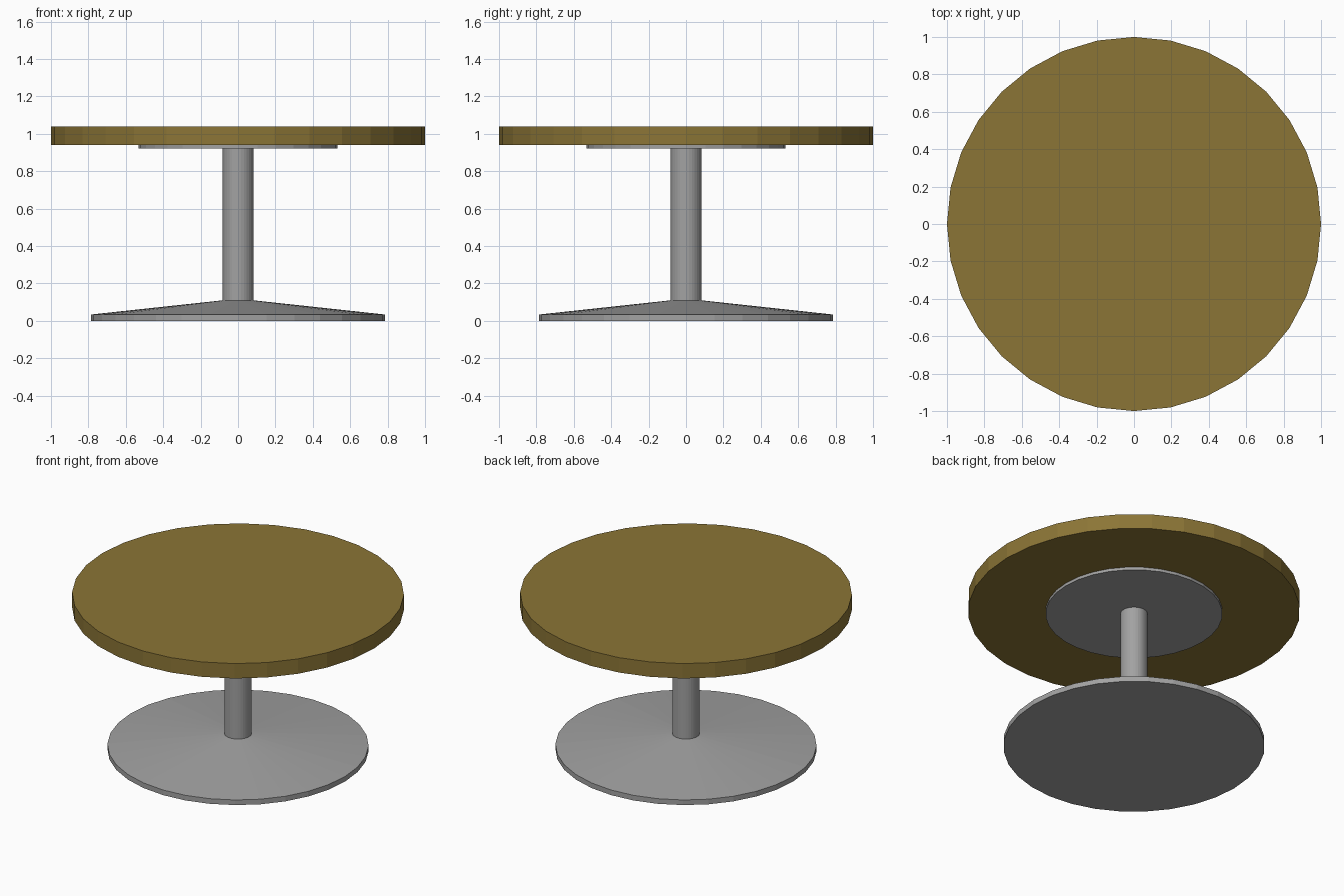
import bpy
import bmesh
from math import cos, sin, tau

SIDES = 32

cube = bpy.data.objects.get("Cube")
if cube:
    bpy.data.objects.remove(cube, do_unlink=True)


def make_material(name, color):
    mat = bpy.data.materials.new(name)
    mat.use_nodes = True
    mat.diffuse_color = color
    mat.node_tree.nodes["Principled BSDF"].inputs["Base Color"].default_value = color
    return mat


def turned_part(name, profile, mat):
    """Closed solid of revolution from (radius, height) rings, bottom to top."""
    bm = bmesh.new()
    rings = [[bm.verts.new((r * cos(tau * i / SIDES), r * sin(tau * i / SIDES), z))
              for i in range(SIDES)] for r, z in profile]
    for low, high in zip(rings, rings[1:]):
        for i in range(SIDES):
            j = (i + 1) % SIDES
            bm.faces.new((low[i], low[j], high[j], high[i]))
    bm.faces.new(rings[0][::-1])
    bm.faces.new(rings[-1])
    mesh = bpy.data.meshes.new(name)
    bm.to_mesh(mesh)
    bm.free()
    mesh.materials.append(mat)
    obj = bpy.data.objects.new(name, mesh)
    bpy.context.collection.objects.link(obj)
    return obj


wood = make_material("brown wood", (0.26, 0.178, 0.037, 1))
metal = make_material("grey metal", (0.36, 0.36, 0.36, 1))

# Shallow cone foot, column, mounting plate and round top
turned_part("base", [(0.787, 0), (0.787, 0.034), (0.082, 0.11)], metal)
turned_part("column", [(0.082, 0.11), (0.082, 0.922)], metal)
turned_part("mounting_plate", [(0.533, 0.922), (0.533, 0.941)], metal)
turned_part("table_top", [(1, 0.941), (1, 1.04)], wood)
